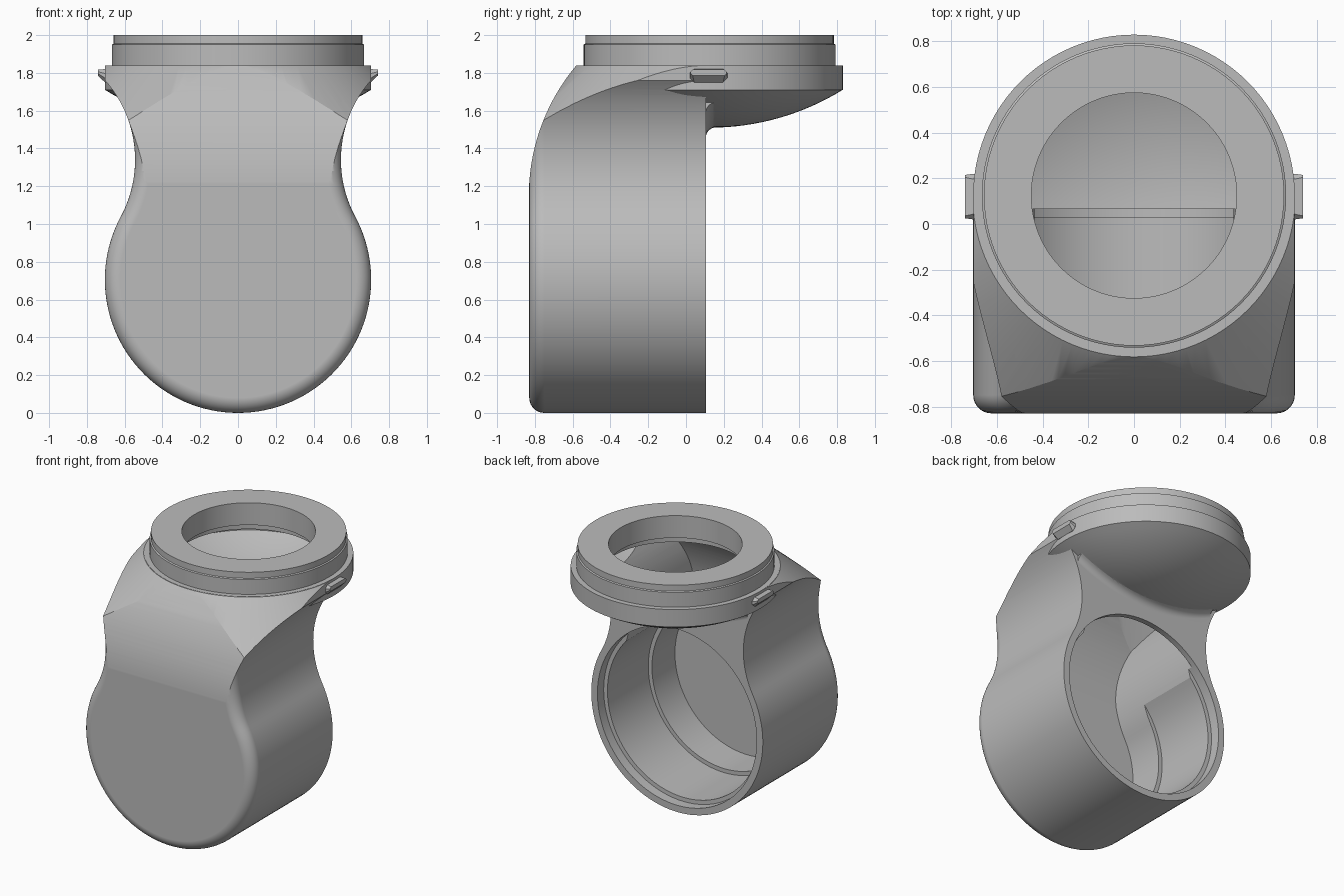
import bpy, bmesh
from math import sin, cos, pi, radians, sqrt, asin

cube = bpy.data.objects.get("Cube")
if cube:
    bpy.data.objects.remove(cube, do_unlink=True)

grey = bpy.data.materials.new("plain grey")
grey.use_nodes = True
grey.diffuse_color = (0.5, 0.5, 0.5, 1)
grey.node_tree.nodes["Principled BSDF"].inputs["Base Color"].default_value = (0.5, 0.5, 0.5, 1)

R = 0.705        # radius of both ports
AXIS_Y = 0.125   # vertical port axis
BACK = 0.105     # face of the rear port
DOME = 1.34      # radius of the dished underside
TOP = 1.84


def loft(name, rings, closed=False):
    """Skin a list of equal rings; cap the ends or join last to first."""
    bm = bmesh.new()
    rows = [[bm.verts.new(p) for p in ring] for ring in rings]
    n = len(rows[0])
    pairs = list(zip(rows, rows[1:]))
    if closed:
        pairs.append((rows[-1], rows[0]))
    else:
        bm.faces.new(rows[0])
        bm.faces.new(rows[-1])
    for a, b in pairs:
        for i in range(n):
            j = (i + 1) % n
            bm.faces.new((a[i], a[j], b[j], b[i]))
    bmesh.ops.recalc_face_normals(bm, faces=bm.faces)
    me = bpy.data.meshes.new(name)
    bm.to_mesh(me)
    bm.free()
    me.materials.append(grey)
    ob = bpy.data.objects.new(name, me)
    bpy.context.collection.objects.link(ob)
    return ob


def turned(name, profile, closed=False, n=96):
    """Revolve (radius, z) points around the vertical port axis."""
    return loft(name, [[(r * cos(2 * pi * i / n), AXIS_Y + r * sin(2 * pi * i / n), z)
                        for i in range(n)] for r, z in profile], closed)


def bored(name, profile, n=96):
    """Revolve (radius, y) points around the rear port axis."""
    return loft(name, [[(r * cos(2 * pi * i / n), y, R + r * sin(2 * pi * i / n))
                        for i in range(n)] for r, y in profile])


def combine(target, tool, operation):
    mod = target.modifiers.new("join", 'BOOLEAN')
    mod.operation, mod.solver, mod.object = operation, 'EXACT', tool
    bpy.context.view_layer.objects.active = target
    bpy.ops.object.modifier_apply(modifier=mod.name)
    bpy.data.objects.remove(tool, do_unlink=True)


def outline(off, y):
    """Front silhouette: round port, tangent waist, flared top."""
    neck_x, neck_z, neck_r = 1.18, 1.34, 0.635
    half = []
    for i in range(41):
        a = radians(-90 + 118.3 * i / 40)
        half.append(((R - off) * cos(a), R + (R - off) * sin(a)))
    for i in range(1, 25):
        a = radians(28.3 - 69.8 * i / 24)
        half.append((neck_x - (neck_r + off) * cos(a), neck_z - (neck_r + off) * sin(a)))
    half.append((half[-1][0], 1.9))
    ring = half + [(-x, z) for x, z in reversed(half[1:])]
    return [(x, y, z) for x, z in ring]


def body(name, off, back, top, rounding):
    """Waisted block with a curved brow, trimmed by a cone under the top port."""
    front = -0.83 + off
    rings = [outline(off, back)]
    if rounding:
        for i in range(9):
            a = radians(90 * i / 8)
            rings.append(outline(off + rounding * (1 - cos(a)),
                                 front + rounding * (1 - sin(a))))
    else:
        rings.append(outline(off, front))
    ob = loft(name, rings)
    # brow curve
    rad = 1.072 - off
    end = asin((top - 1.15) / rad)
    side = [(0.24 - rad * cos(end * i / 20), 1.15 + rad * sin(end * i / 20)) for i in range(21)]
    side += [(0.3, top), (0.3, -0.1), (0.24 - rad, -0.1)]
    combine(ob, loft("brow", [[(x, y, z) for y, z in side] for x in (-1, 1)]), 'INTERSECT')
    # cone trim
    combine(ob, turned("trim", [(R - off + 1.2 * (TOP - z), z) for z in (-0.1, 1.9)]), 'INTERSECT')
    return ob


def dish(radius, rim, bottom):
    """Spherical underside as (radius, z) points out to the rim."""
    return [(r, bottom + radius - sqrt(radius ** 2 - r ** 2))
            for r in [0.01 + (rim - 0.01) * i / 16 for i in range(17)]]


# Outer housing: waisted body, dished bowl and the blend between them
housing = body("elbow_housing", 0, BACK, TOP - 0.002, 0.08)
combine(housing, turned("bowl", dish(DOME, R, 1.51) + [(R, TOP)]), 'UNION')
section = [(0.09, -0.07)]
for i in range(7):
    a = radians(90 * i / 6)
    section.append((BACK + 0.055 * (1 - cos(a)), -0.055 * (1 - sin(a)) + 0.002))
section += [(BACK + 0.055, 0.02), (0.09, 0.03)]
strips = []
for i in range(25):
    x = -0.58 + 1.16 * i / 24
    z0 = 1.51 + DOME - sqrt(DOME ** 2 - x ** 2)
    strips.append([(x, y, z0 + dz) for y, dz in section])
combine(housing, loft("blend", strips), 'UNION')

# Hollow inside: passage, bowl cavity and stepped rear bore
combine(housing, body("passage", 0.11, 0.065, 1.775, 0), 'DIFFERENCE')
cavity = dish(DOME - 0.05, 0.62, 1.56) + [(0.62, 1.78), (0.5, 1.781), (0.5, 1.9)]
combine(housing, turned("cavity", cavity), 'DIFFERENCE')
combine(housing, bored("bore", [(0.625, -0.45), (0.625, 0.03), (0.655, 0.031), (0.655, 0.2)]),
        'DIFFERENCE')

# Stepped ring on the top port
collar = turned("top_collar", [(0.45, TOP - 0.005), (0.667, TOP - 0.005), (0.667, 1.95),
                               (0.658, 1.955), (0.658, 2.0), (0.45, 2.0)], closed=True)

# Small side lugs
lugs = []
for side, s in (("left", 1), ("right", -1)):
    def lug_ring(x, low, high, half):
        mid = (low + high) / 2
        c = (high - low) / 3
        pts = [(-half, mid - c / 2), (-half + c, low), (half - c, low), (half, mid - c / 2),
               (half, mid + c / 2), (half - c, high), (-half + c, high), (-half, mid + c / 2)]
        return [(s * x, 0.12 + y, z) for y, z in pts]
    lugs.append(loft(side + "_lug", [lug_ring(0.66, 1.75, 1.82, 0.1),
                                     lug_ring(0.705, 1.75, 1.82, 0.1),
                                     lug_ring(0.74, 1.785, 1.817, 0.095)]))

# Smooth curved faces, keep edges crisp
for ob in (housing, collar, *lugs):
    bpy.ops.object.select_all(action='DESELECT')
    ob.select_set(True)
    bpy.context.view_layer.objects.active = ob
    bpy.ops.object.shade_smooth_by_angle(angle=radians(25))
weighted = housing.modifiers.new("even shading", 'WEIGHTED_NORMAL')
weighted.keep_sharp = True
